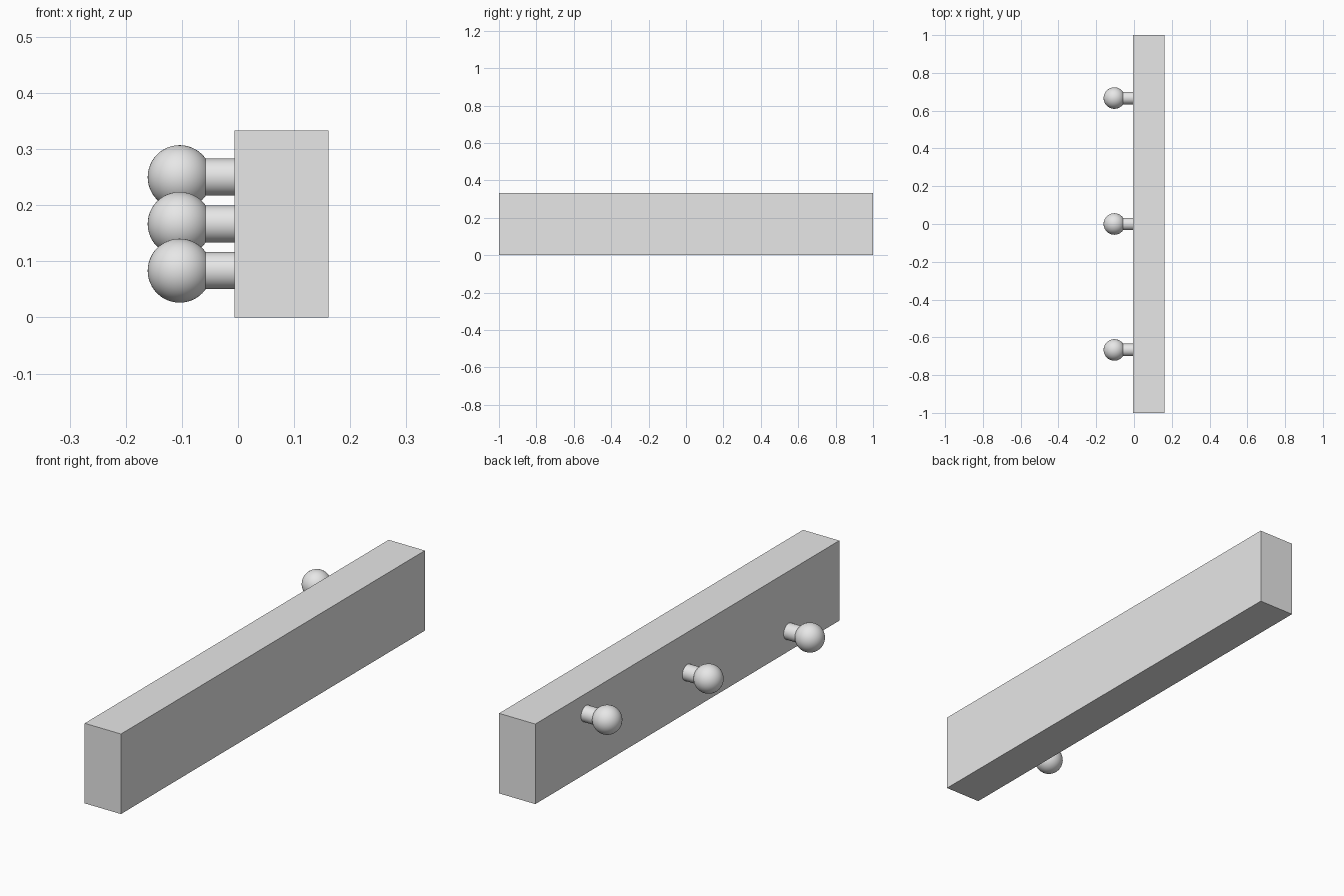
import bpy
from math import pi

cube = bpy.data.objects.get("Cube")
if cube:
    bpy.data.objects.remove(cube, do_unlink=True)

# Single plain grey
grey = bpy.data.materials.new("plain_grey")
grey.use_nodes = True
color = (0.8, 0.8, 0.8, 1)
grey.diffuse_color = color
grey.node_tree.nodes["Principled BSDF"].inputs["Base Color"].default_value = color

BACK_X, FRONT_X = -0.006, 0.161    # faces of the board
HEIGHT = 1 / 3
KNOB_X, KNOB_R, STEM_R = -0.104, 0.057, 0.033


def finish(name, smooth=False):
    obj = bpy.context.object
    obj.name = name
    obj.data.materials.append(grey)
    if smooth:
        bpy.ops.object.shade_smooth_by_angle()
    return obj


# Long board
bpy.ops.mesh.primitive_cube_add(size=1, location=((BACK_X + FRONT_X) / 2, 0, HEIGHT / 2))
board = finish("board")
board.scale = (FRONT_X - BACK_X, 2, HEIGHT)
bpy.ops.object.transform_apply(location=False, rotation=False, scale=True)

# Three pegs rising along the board, each a stem with a ball end
for label, step in (("low", -1), ("middle", 0), ("high", 1)):
    y, z = step * 2 / 3, HEIGHT / 2 + step * HEIGHT / 4
    bpy.ops.mesh.primitive_cylinder_add(
        vertices=48, radius=STEM_R, depth=BACK_X - KNOB_X,
        location=((BACK_X + KNOB_X) / 2, y, z), rotation=(0, pi / 2, 0))
    finish(label + "_peg_stem", smooth=True)
    bpy.ops.mesh.primitive_uv_sphere_add(
        segments=48, ring_count=24, radius=KNOB_R, location=(KNOB_X, y, z))
    finish(label + "_peg_ball", smooth=True)
